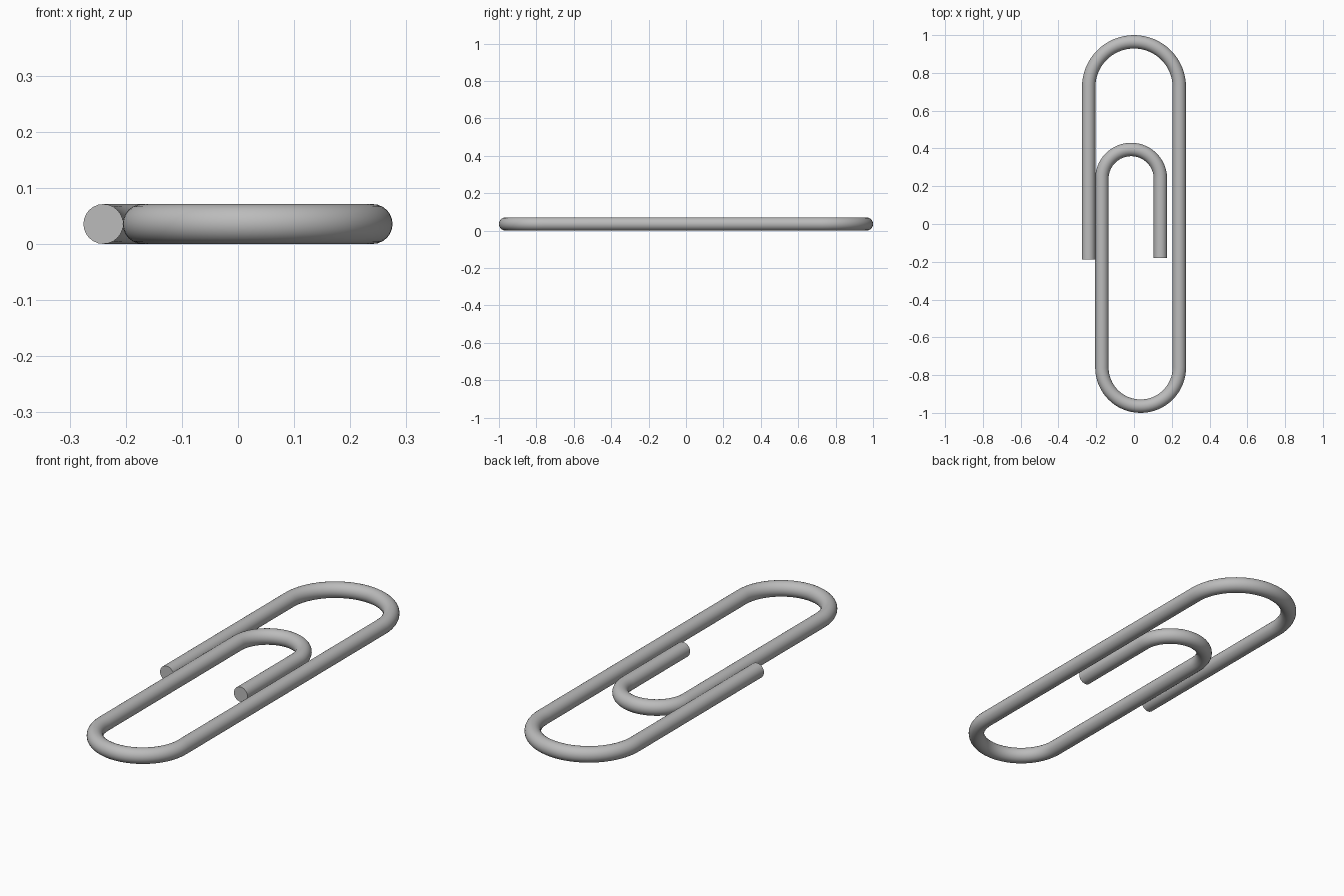
import bpy
from math import sin, cos, pi
from mathutils import Vector

cube = bpy.data.objects.get("Cube")
if cube:
    bpy.data.objects.remove(cube, do_unlink=True)

WIRE = 0.0355                       # wire radius
OUTER_X, LEG_X, INNER_X = 0.24, -0.17, 0.14
REACH = 1.0 - WIRE                  # farthest centreline y
INNER_TOP = 0.43 - WIRE


def bend(x_from, x_to, tip, steps=32):
    """Half circle from x_from to x_to whose crown touches y = tip."""
    centre, radius = (x_from + x_to) / 2, abs(x_to - x_from) / 2
    side = 1 if tip > 0 else -1
    start = (x_from - centre)
    return [Vector((centre + start * cos(pi * i / steps),
                    tip - side * radius + side * radius * sin(pi * i / steps),
                    WIRE)) for i in range(steps + 1)]


# Wire path: free end, outer bend, lower bend, inner bend, free end
path = [Vector((-OUTER_X, -0.188, WIRE))]
path += bend(-OUTER_X, OUTER_X, REACH)
path += bend(OUTER_X, LEG_X, -REACH)
path += bend(LEG_X, INNER_X, INNER_TOP)
path.append(Vector((INNER_X, -0.18, WIRE)))

# Round wire swept along the path, with flat cut ends
curve = bpy.data.curves.new("clip_wire", "CURVE")
curve.dimensions = "3D"
curve.bevel_depth = WIRE
curve.bevel_resolution = 10
curve.use_fill_caps = True
spline = curve.splines.new("POLY")
spline.points.add(len(path) - 1)
for point, co in zip(spline.points, path):
    point.co = (*co, 1)

wire = bpy.data.objects.new("clip_wire", curve)
bpy.context.collection.objects.link(wire)
bpy.ops.object.select_all(action="DESELECT")
wire.select_set(True)
bpy.context.view_layer.objects.active = wire
bpy.ops.object.convert(target="MESH")
wire = bpy.context.object

# Steel grey
steel = bpy.data.materials.new("steel_grey")
steel.use_nodes = True
colour = (0.5, 0.5, 0.5, 1)
steel.diffuse_color = colour
steel.node_tree.nodes["Principled BSDF"].inputs["Base Color"].default_value = colour
wire.data.materials.clear()
wire.data.materials.append(steel)

# Weld the end caps, then smooth the wire while keeping the cut ends crisp
bpy.ops.object.mode_set(mode="EDIT")
bpy.ops.mesh.select_all(action="SELECT")
bpy.ops.mesh.remove_doubles(threshold=0.0001)
bpy.ops.mesh.normals_make_consistent(inside=False)
bpy.ops.object.mode_set(mode="OBJECT")
bpy.ops.object.shade_smooth_by_angle(angle=pi / 5)
